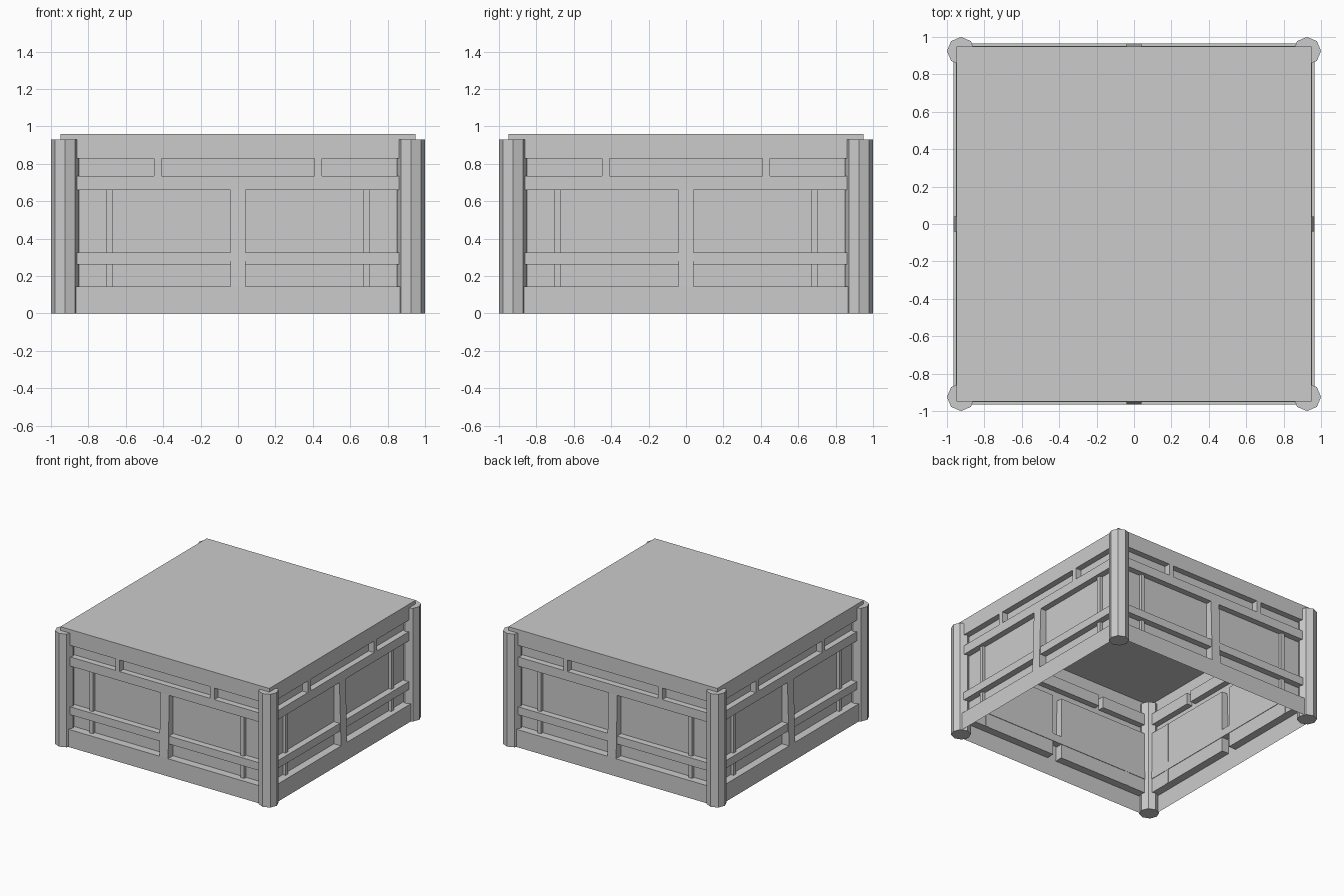
import bpy, bmesh, math
from mathutils import Matrix, Vector

if "Cube" in bpy.data.objects:
    bpy.data.objects.remove(bpy.data.objects["Cube"])

FRAME, BASE, PANEL = 0.95, 0.965, 0.90   # distances of wall planes from the centre
XS = [-0.95, -0.45, -0.41, -0.04, 0.04, 0.41, 0.45, 0.95]
ZS = [0, 0.145, 0.66, 0.735, 0.83, 0.96]


def depth(i, k):
    """Outward distance of a wall cell at its lower and upper edge."""
    if k == 0:
        return BASE, BASE
    if k == 1:                                    # big panels, leaning centre stud
        return (BASE, FRAME) if i == 3 else (PANEL, PANEL)
    if k == 3 and i not in (1, 5):                # small upper slots
        return PANEL, PANEL
    return FRAME, FRAME


def finish(name, bm, turn=0):
    bm.transform(Matrix.Rotation(turn, 4, 'Z'))
    me = bpy.data.meshes.new(name)
    bm.to_mesh(me)
    bm.free()
    ob = bpy.data.objects.new(name, me)
    bpy.context.collection.objects.link(ob)
    return ob


def box(name, x0, x1, y0, y1, z0, z1, turn):
    bm = bmesh.new()
    bmesh.ops.create_cube(bm, size=1)
    for v in bm.verts:
        v.co = Vector((x1 if v.co.x > 0 else x0,
                       y1 if v.co.y > 0 else y0,
                       z1 if v.co.z > 0 else z0))
    return finish(name, bm, turn)


def wall(name, turn):
    """Thin shell wall with recessed panels."""
    bm = bmesh.new()

    def quad(*pts):
        bm.faces.new([bm.verts.new(p) for p in pts])

    nx, nz = len(XS) - 1, len(ZS) - 1
    for i in range(nx):
        for k in range(nz):
            x0, x1, z0, z1 = XS[i], XS[i + 1], ZS[k], ZS[k + 1]
            b, t = depth(i, k)
            quad((x0, -b, z0), (x1, -b, z0), (x1, -t, z1), (x0, -t, z1))
            if i + 1 < nx and depth(i + 1, k) != (b, t):
                b2, t2 = depth(i + 1, k)
                quad((x1, -b, z0), (x1, -b2, z0), (x1, -t2, z1), (x1, -t, z1))
            if k + 1 < nz and depth(i, k + 1)[0] != t:
                b2 = depth(i, k + 1)[0]
                quad((x0, -t, z1), (x1, -t, z1), (x1, -b2, z1), (x0, -b2, z1))
    bmesh.ops.remove_doubles(bm, verts=bm.verts, dist=1e-4)
    bmesh.ops.recalc_face_normals(bm, faces=bm.faces)
    # make the shell face outwards
    ref = max(bm.faces, key=lambda f: f.calc_area())
    if ref.normal.y > 0:
        bmesh.ops.reverse_faces(bm, faces=bm.faces)
    return finish(name, bm, turn)


for n, side in enumerate(("front", "right", "back", "left")):
    turn = n * math.pi / 2
    wall(side + "_wall", turn)
    # lower rail running across the panels
    box(side + "_rail", -0.9, 0.9, -0.953, -0.896, 0.262, 0.327, turn)
    # thin upright battens on the panels
    for s in (-1, 1):
        box(side + "_batten", s * 0.687 - 0.016, s * 0.687 + 0.016,
            -0.925, -0.897, 0.145, 0.66, turn)
    # eight-sided corner post
    bm = bmesh.new()
    bmesh.ops.create_cone(bm, cap_ends=True, segments=8, radius1=0.075,
                          radius2=0.075, depth=0.93,
                          matrix=Matrix.Translation((-0.925, -0.925, 0.465)))
    finish(side + "_corner_post", bm, turn)

# flat top sheet
bm = bmesh.new()
bmesh.ops.create_grid(bm, x_segments=1, y_segments=1, size=FRAME,
                      matrix=Matrix.Translation((0, 0, 0.96)))
finish("top", bm)
